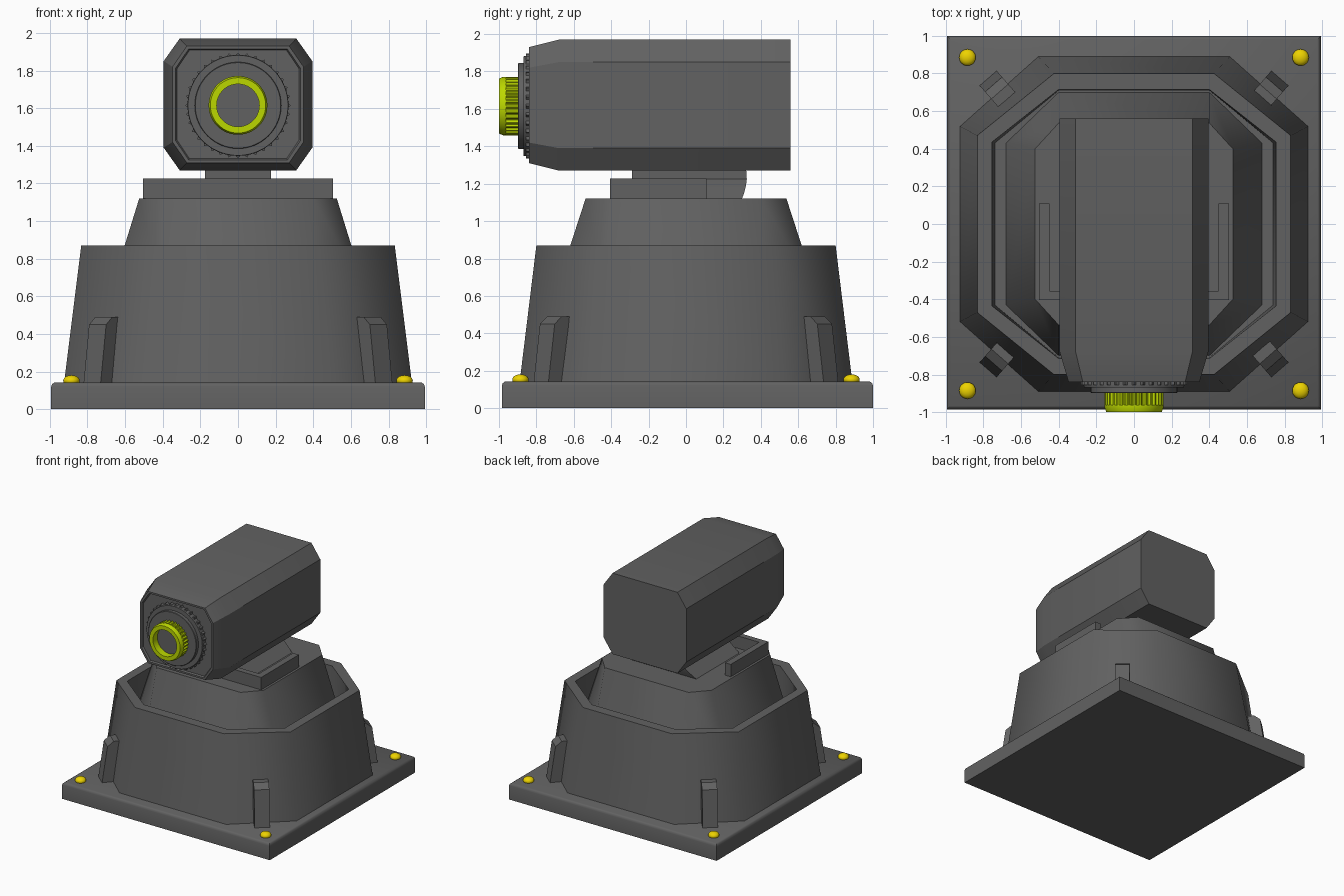
import bpy, bmesh, math
from mathutils import Matrix, Vector

if "Cube" in bpy.data.objects:
    bpy.data.objects.remove(bpy.data.objects["Cube"])


def material(name, color):
    m = bpy.data.materials.new(name)
    m.diffuse_color = color
    m.use_nodes = True
    m.node_tree.nodes["Principled BSDF"].inputs["Base Color"].default_value = m.diffuse_color
    return m


DARK = material("dark_grey", (0.12, 0.12, 0.12, 1))
YELLOW = material("bolt_yellow", (0.85, 0.65, 0.0, 1))
LIME = material("lens_lime", (0.5, 0.68, 0.0, 1))


def finish(name, bm, mat=DARK, smooth=None):
    bmesh.ops.recalc_face_normals(bm, faces=bm.faces)
    me = bpy.data.meshes.new(name)
    bm.to_mesh(me)
    bm.free()
    ob = bpy.data.objects.new(name, me)
    bpy.context.collection.objects.link(ob)
    me.materials.append(mat)
    if smooth:
        bpy.ops.object.select_all(action='DESELECT')
        ob.select_set(True)
        bpy.context.view_layer.objects.active = ob
        bpy.ops.object.shade_smooth_by_angle(angle=math.radians(smooth))
    return ob


def loft(name, rings, closed=False, **kw):
    """Skin a stack of equal-length rings; cap the ends or wrap round."""
    bm = bmesh.new()
    loops = [[bm.verts.new(p) for p in r] for r in rings]
    n = len(loops[0])
    pairs = list(zip(loops, loops[1:]))
    if closed:
        pairs.append((loops[-1], loops[0]))
    else:
        bm.faces.new(loops[0])
        bm.faces.new(loops[-1])
    for a, b in pairs:
        for i in range(n):
            j = (i + 1) % n
            bm.faces.new((a[i], a[j], b[j], b[i]))
    return finish(name, bm, **kw)


def octagon(hx, hy, cx, cy):
    return [(cx, hy), (hx, cy), (hx, -cy), (cx, -hy),
            (-cx, -hy), (-hx, -cy), (-hx, cy), (-cx, hy)]


def flat_oct(z, *dims):
    return [(x, y, z) for x, y in octagon(*dims)]


def front_oct(y, *dims):
    return [(x, y, z + 1.62) for x, z in octagon(*dims)]


def rect(x, y0, y1, z):
    return [(-x, y0, z), (x, y0, z), (x, y1, z), (-x, y1, z)]


def round_ring(y, r_low, r_high, teeth, duty=2):
    """Circle about the lens axis with optional raised teeth."""
    n = teeth * 4
    pts = []
    for i in range(n):
        r = r_high if i % 4 < duty else r_low
        a = 2 * math.pi * i / n
        pts.append((r * math.sin(a), y, 1.615 + r * math.cos(a)))
    return pts


# Base plate with softened top edge
loft("base_plate", [rect(0.993, -0.985, 1.0, 0), rect(0.993, -0.985, 1.0, 0.12),
                    rect(0.988, -0.98, 0.995, 0.133), rect(0.975, -0.967, 0.982, 0.143)],
     smooth=50)

# Corner bolts
for sx in (-1, 1):
    for sy in (-1, 1):
        bm = bmesh.new()
        bmesh.ops.create_uvsphere(bm, u_segments=20, v_segments=12, radius=1)
        bm.transform(Matrix.Translation((sx * 0.885, sy * 0.885, 0.152)) @
                     Matrix.Diagonal((0.044, 0.044, 0.029, 1)))
        finish("corner_bolt", bm, mat=YELLOW, smooth=60)

# Pedestal: outer wall, rim, trench and raised core in one skin
loft("pedestal", [
    flat_oct(0.135, 0.925, 0.89, 0.51, 0.52),
    flat_oct(0.87, 0.833, 0.80, 0.425, 0.47),
    flat_oct(0.87, 0.755, 0.715, 0.40, 0.435),
    flat_oct(0.62, 0.74, 0.71, 0.40, 0.43),
    flat_oct(0.62, 0.68, 0.70, 0.40, 0.43),
    flat_oct(1.12, 0.525, 0.537, 0.40, 0.40)], smooth=55)

# Corner buttresses, leaning on the diagonal faces
RIB = [(-0.12, 0.135), (0.10, 0.135), (0.055, 0.45), (0.005, 0.49), (-0.12, 0.49)]
for sx in (-1, 1):
    for sy in (-1, 1):
        n, t = Vector((0.657, 0.754)), Vector((0.754, -0.657))
        rings = []
        for side in (-0.06, 0.06):
            ring = []
            for u, z in RIB:
                p = Vector((0.71, 0.70)) + n * u + t * side
                ring.append((sx * p.x, sy * p.y, z))
            rings.append(ring)
        loft("buttress", rings)

# U-shaped guard on the core top
GUARD = [(-0.505, 0.11), (-0.505, -0.405), (0.505, -0.405), (0.505, 0.11),
         (0.45, 0.11), (0.45, -0.355), (-0.45, -0.355), (-0.45, 0.11)]
loft("top_guard", [[(x, y, z) for x, y in GUARD] for z in (1.11, 1.227)])

# Pivot neck: flared foot and rounded back
NECK = [(1.11, 0.32, 0.295), (1.15, 0.27, 0.311), (1.19, 0.22, 0.321),
        (1.225, 0.175, 0.325), (1.30, 0.175, 0.32)]
loft("pivot_neck", [rect(hw, -0.29, back, z) for z, hw, back in NECK], smooth=40)

# Camera housing with tapered nose and inset front panel
loft("camera_housing", [
    front_oct(0.56, 0.395, 0.35, 0.31, 0.23),
    front_oct(-0.68, 0.395, 0.35, 0.31, 0.23),
    front_oct(-0.84, 0.348, 0.31, 0.272, 0.20),
    front_oct(-0.84, 0.332, 0.295, 0.262, 0.192),
    front_oct(-0.825, 0.325, 0.288, 0.258, 0.188)], smooth=25)

# Lens mount: toothed collar and stepped disc
loft("toothed_collar", [round_ring(-0.82, 0.268, 0.281, 36, 1),
                        round_ring(-0.855, 0.268, 0.281, 36, 1),
                        round_ring(-0.856, 0.268, 0.268, 36),
                        round_ring(-0.868, 0.266, 0.266, 36)], smooth=35)
loft("mount_disc", [round_ring(y, r, r, 16) for y, r in
                    ((-0.86, 0.23), (-0.895, 0.23), (-0.898, 0.227))], smooth=35)

# Ribbed focus ring and recessed glass
loft("focus_ring", [round_ring(-0.89, 0.145, 0.156, 32),
                    round_ring(-0.962, 0.145, 0.156, 32),
                    round_ring(-0.963, 0.156, 0.156, 32),
                    round_ring(-0.978, 0.156, 0.156, 32),
                    round_ring(-1.0, 0.147, 0.147, 32),
                    round_ring(-1.0, 0.113, 0.113, 32),
                    round_ring(-0.89, 0.113, 0.113, 32)],
     closed=True, mat=LIME, smooth=35)
loft("lens_glass", [round_ring(y, 0.114, 0.114, 16) for y in (-0.89, -0.94)], smooth=35)
